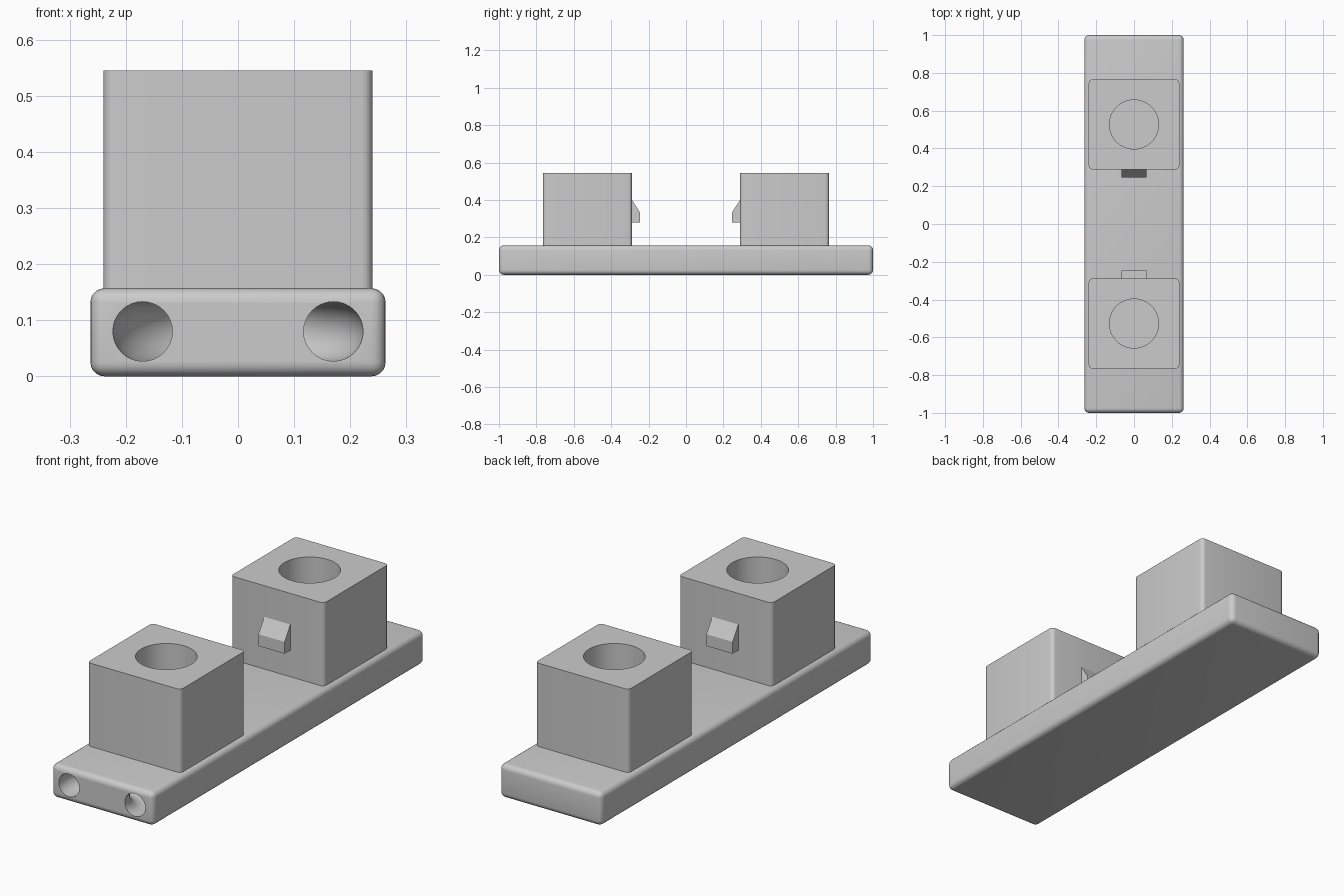
import bpy
import bmesh
import math
from mathutils import Matrix

cube = bpy.data.objects.get("Cube")
if cube:
    bpy.data.objects.remove(cube, do_unlink=True)

grey = bpy.data.materials.new("plain grey")
grey.use_nodes = True
colour = (0.6, 0.6, 0.6, 1)
grey.diffuse_color = colour
grey.node_tree.nodes["Principled BSDF"].inputs["Base Color"].default_value = colour


def make_object(name, bm):
    bmesh.ops.recalc_face_normals(bm, faces=bm.faces)
    mesh = bpy.data.meshes.new(name)
    bm.to_mesh(mesh)
    bm.free()
    mesh.materials.append(grey)
    obj = bpy.data.objects.new(name, mesh)
    bpy.context.collection.objects.link(obj)
    return obj


def rounded_box(name, size, centre, radius, vertical_only=False):
    bm = bmesh.new()
    bmesh.ops.create_cube(bm, size=1)
    bmesh.ops.scale(bm, vec=size, verts=bm.verts)
    bmesh.ops.translate(bm, vec=centre, verts=bm.verts)
    edges = [e for e in bm.edges if not vertical_only
             or abs(e.verts[0].co.z - e.verts[1].co.z) > 0.01]
    bmesh.ops.bevel(bm, geom=edges, offset=radius, segments=5,
                    profile=0.5, affect='EDGES')
    return make_object(name, bm)


def cut(obj, cutter):
    mod = obj.modifiers.new("cut", 'BOOLEAN')
    mod.operation = 'DIFFERENCE'
    mod.solver = 'EXACT'
    mod.object = cutter
    bpy.context.view_layer.objects.active = obj
    bpy.ops.object.modifier_apply(modifier=mod.name)
    bpy.data.objects.remove(cutter, do_unlink=True)


def smooth(obj):
    bpy.ops.object.select_all(action='DESELECT')
    obj.select_set(True)
    bpy.context.view_layer.objects.active = obj
    bpy.ops.object.shade_smooth_by_angle(angle=math.radians(30))


# Rounded base with a U-shaped cord tunnel through its front end
base = rounded_box("base", (0.526, 2, 0.157), (0, 0, 0.0785), 0.025)
bpy.ops.mesh.primitive_torus_add(location=(0, -1, 0.08), major_radius=0.17,
                                 minor_radius=0.053, major_segments=64,
                                 minor_segments=32)
cut(base, bpy.context.object)
smooth(base)

for side, label in ((-1, "front"), (1, "back")):
    # Square post with a round socket
    y = side * 0.527
    post = rounded_box(label + "_post", (0.48, 0.476, 0.395),
                       (0, y, 0.3475), 0.02, True)
    bm = bmesh.new()
    bmesh.ops.create_cone(bm, cap_ends=True, segments=64, radius1=0.13,
                          radius2=0.13, depth=0.6,
                          matrix=Matrix.Translation((0, y, 0.46)))
    cut(post, make_object("socket_cutter", bm))
    smooth(post)

    # Wedge catch on the inner face of the post
    bm = bmesh.new()
    profile = [(0.3, 0.28), (0.247, 0.28), (0.247, 0.335), (0.289, 0.4), (0.3, 0.4)]
    face = bm.faces.new([bm.verts.new((-0.067, side * py, pz)) for py, pz in profile])
    result = bmesh.ops.extrude_face_region(bm, geom=[face])
    bmesh.ops.translate(bm, vec=(0.134, 0, 0), verts=[
        v for v in result["geom"] if isinstance(v, bmesh.types.BMVert)])
    make_object(label + "_catch", bm)
